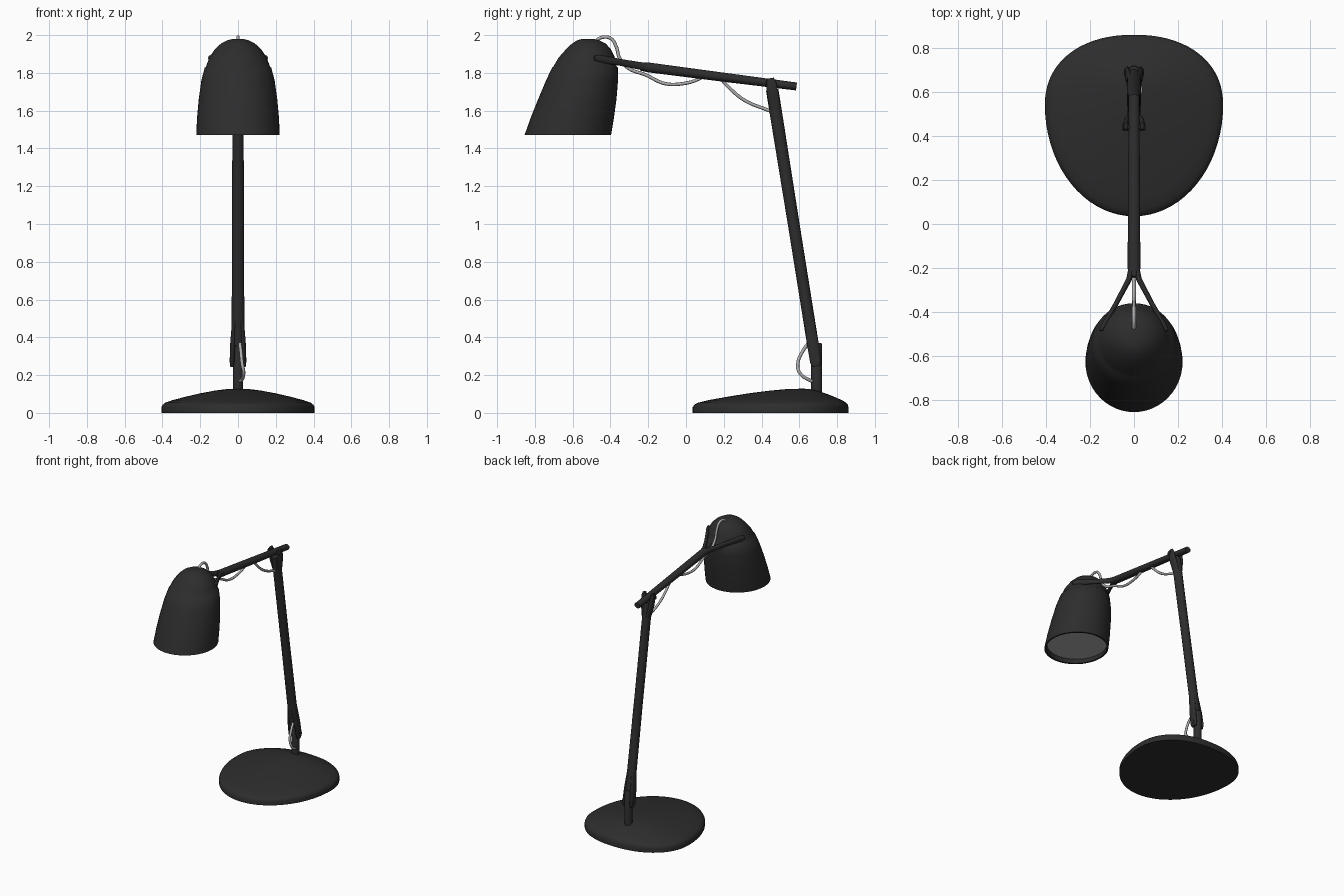
import bpy, bmesh, math
from mathutils import Vector as V

if "Cube" in bpy.data.objects:
    bpy.data.objects.remove(bpy.data.objects["Cube"])

def material(name, v):
    m = bpy.data.materials.new(name)
    m.diffuse_color = (v, v, v, 1)
    m.use_nodes = True
    m.node_tree.nodes["Principled BSDF"].inputs["Base Color"].default_value = m.diffuse_color
    return m

BLACK = material("matte_black", 0.026)
GREY = material("light_grey", 0.42)

def finish(ob, mat, angle=40):
    ob.data.materials.clear()
    ob.data.materials.append(mat)
    bpy.ops.object.select_all(action='DESELECT')
    ob.select_set(True)
    bpy.context.view_layer.objects.active = ob
    bpy.ops.object.shade_smooth_by_angle(angle=math.radians(angle))
    return ob

def loft(name, rings, mat, cap_start=True, cap_end=True, angle=40):
    """Skin a list of closed rings that share one point count."""
    bm = bmesh.new()
    vs = [[bm.verts.new(p) for p in r] for r in rings]
    n = len(vs[0])
    for a, b in zip(vs, vs[1:]):
        for i in range(n):
            j = (i + 1) % n
            bm.faces.new((a[i], a[j], b[j], b[i]))
    if cap_start:
        bm.faces.new(vs[0][::-1])
    if cap_end:
        bm.faces.new(vs[-1])
    bmesh.ops.recalc_face_normals(bm, faces=bm.faces)
    me = bpy.data.meshes.new(name)
    bm.to_mesh(me)
    bm.free()
    ob = bpy.data.objects.new(name, me)
    bpy.context.collection.objects.link(ob)
    return finish(ob, mat, angle)

def angles(n):
    return [2 * math.pi * i / n for i in range(n)]

def rod(name, pts, radii, ref, n=24):
    """Elliptical rod along pts; radii = (sideways, along ref)."""
    pts = [V(p) for p in pts]
    rings = []
    for k, (p, (ru, rv)) in enumerate(zip(pts, radii)):
        t = (pts[min(k + 1, len(pts) - 1)] - pts[max(k - 1, 0)]).normalized()
        u = t.cross(V(ref)).normalized()
        w = u.cross(t)
        rings.append([p + u * ru * math.cos(a) + w * rv * math.sin(a) for a in angles(n)])
    return loft(name, rings, BLACK)

def cable(name, pts):
    cu = bpy.data.curves.new(name, 'CURVE')
    cu.dimensions = '3D'
    cu.bevel_depth = 0.009
    cu.bevel_resolution = 2
    cu.resolution_u = 8
    cu.use_fill_caps = True
    sp = cu.splines.new('BEZIER')
    sp.bezier_points.add(len(pts) - 1)
    for bp, p in zip(sp.bezier_points, pts):
        bp.co = p
        bp.handle_left_type = bp.handle_right_type = 'AUTO'
    ob = bpy.data.objects.new(name, cu)
    bpy.context.collection.objects.link(ob)
    bpy.ops.object.select_all(action='DESELECT')
    ob.select_set(True)
    bpy.context.view_layer.objects.active = ob
    bpy.ops.object.convert(target='MESH')
    finish(bpy.context.view_layer.objects.active, GREY, 60)

# Base: egg-shaped outline, domed towards the stem
def spow(v, e):
    return math.copysign(abs(v) ** e, v)

outline = []
for a in angles(72):
    c, s = math.cos(a), math.sin(a)
    e = 2 / 2.2 if s > 0 else 1.0
    outline.append((0.405 * spow(c, e), 0.54 + (0.32 if s > 0 else 0.505) * spow(s, e)))
peak = 0.62
rings = []
for f, z in [(1, 0), (1, 0.03), (0.985, 0.043), (0.95, 0.054), (0.86, 0.067), (0.7, 0.084),
             (0.5, 0.103), (0.3, 0.118), (0.15, 0.126), (0.03, 0.128)]:
    rings.append([V((x * f, peak + (y - peak) * f, z)) for x, y in outline])
loft("base", rings, BLACK, angle=50)

# Stem rising from the base
rod("stem", [(0, 0.692, 0.10), (0, 0.692, 0.36), (0, 0.692, 0.37)],
    [(0.027, 0.029), (0.027, 0.029), (0.023, 0.025)], (0, 1, 0))

# Lower arm with a fork at each end
def on_arm(z, x=0):
    return (x, 0.69 - 0.16 * (z - 0.25), z)

rod("lower_arm", [on_arm(0.36), on_arm(0.45), on_arm(1.0), on_arm(1.6), on_arm(1.71)],
    [(0.034, 0.031), (0.034, 0.031), (0.031, 0.031), (0.030, 0.033), (0.032, 0.033)], (0, 1, 0))
for s, side in ((-1, "left"), (1, "right")):
    rod("lower_fork_" + side,
        [on_arm(0.52, s * 0.016), on_arm(0.37, s * 0.027), on_arm(0.27, s * 0.031), on_arm(0.246, s * 0.031)],
        [(0.013, 0.026), (0.014, 0.031), (0.013, 0.030), (0.010, 0.020)], (0, 1, 0))
    rod("elbow_fork_" + side,
        [on_arm(1.6, s * 0.015), on_arm(1.69, s * 0.031), on_arm(1.75, s * 0.037), on_arm(1.772, s * 0.037)],
        [(0.013, 0.029), (0.015, 0.031), (0.013, 0.027), (0.009, 0.018)], (0, 1, 0))

# Pivot pins through the two joints
for name, y, z, w in (("base_pivot", 0.69, 0.28, 0.045), ("elbow_pivot", 0.44, 1.747, 0.052)):
    rod(name, [(-w, y, z), (w, y, z)], [(0.014, 0.014)] * 2, (0, 0, 1))

# Upper arm
rod("upper_arm", [(0, 0.585, 1.728), (0, 0.2, 1.777), (0, -0.2, 1.829), (0, -0.24, 1.834)],
    [(0.024, 0.021), (0.027, 0.024), (0.029, 0.026), (0.024, 0.022)], (0, 0, 1))

# Shade fork: flat prongs gripping both sides of the shade
for s, side in ((-1, "left"), (1, "right")):
    rod("shade_fork_" + side,
        [(s * 0.010, -0.19, 1.828), (s * 0.022, -0.25, 1.838), (s * 0.080, -0.36, 1.858),
         (s * 0.137, -0.46, 1.875), (s * 0.150, -0.485, 1.879)],
        [(0.013, 0.022), (0.013, 0.020), (0.011, 0.018), (0.012, 0.021), (0.009, 0.013)], (0, 0, 1))

# Shade: horizontal slices (z, front y, back y, half width), rim turned inwards
def slice_ring(z, y0, y1, hx, n=48):
    return [V((hx * math.cos(a), (y0 + y1) / 2 + (y1 - y0) / 2 * math.sin(a), z)) for a in angles(n)]

slices = [(1.505, -0.828, -0.404, 0.206), (1.47, -0.842, -0.409, 0.209),
          (1.47, -0.855, -0.397, 0.221), (1.56, -0.823, -0.382, 0.217), (1.66, -0.783, -0.368, 0.208),
          (1.76, -0.741, -0.360, 0.194), (1.828, -0.709, -0.361, 0.176), (1.832, -0.703, -0.366, 0.170),
          (1.88, -0.675, -0.376, 0.152), (1.925, -0.635, -0.397, 0.123), (1.955, -0.604, -0.425, 0.090),
          (1.972, -0.577, -0.458, 0.058), (1.98, -0.550, -0.490, 0.028)]
loft("shade", [slice_ring(*s) for s in slices], BLACK, cap_start=False, angle=50)

# Light panel recessed in the shade opening
loft("light_panel", [slice_ring(1.498, -0.831, -0.405, 0.207), slice_ring(1.505, -0.828, -0.404, 0.206)], GREY)

# Cable, visible where it leaves the tubes
cable("base_cable", [(0.005, 0.68, 0.165), (0.02, 0.65, 0.175), (0.03, 0.60, 0.215), (0.022, 0.592, 0.26),
                     (0.015, 0.62, 0.33), (0.005, 0.675, 0.40)])
cable("elbow_cable", [(0, 0.47, 1.59), (0, 0.42, 1.608), (0, 0.31, 1.655), (0, 0.23, 1.72), (0, 0.18, 1.775)])
cable("shade_cable", [(0, 0.10, 1.785), (0, 0.055, 1.762), (0, -0.01, 1.744), (0, -0.11, 1.743),
                      (0, -0.215, 1.79), (0, -0.305, 1.825), (0, -0.35, 1.875), (0, -0.37, 1.94),
                      (0, -0.395, 1.98), (0, -0.43, 1.99), (0, -0.47, 1.975), (0, -0.50, 1.93)])
